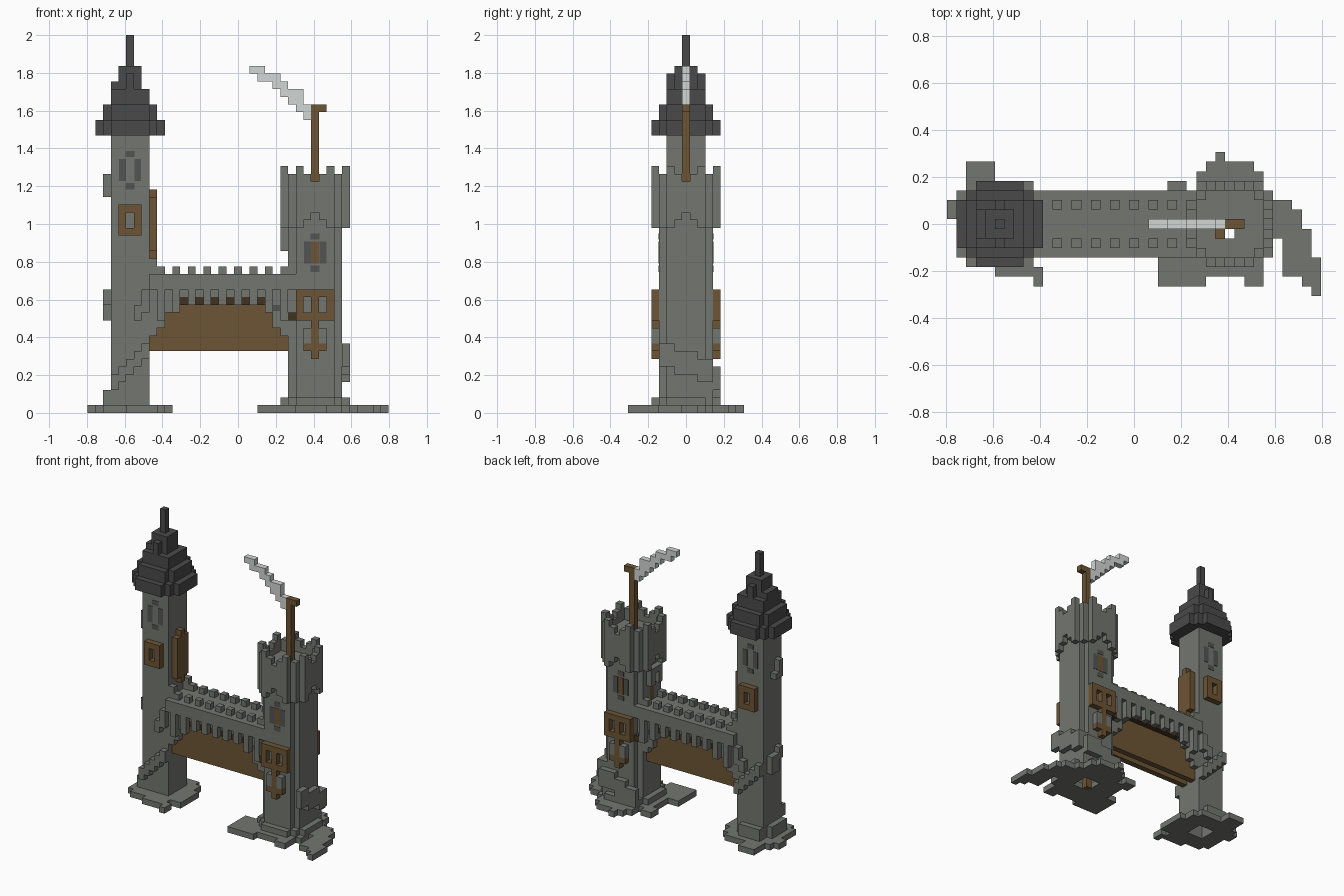
import bpy, bmesh
from mathutils import Vector

if "Cube" in bpy.data.objects:
    bpy.data.objects.remove(bpy.data.objects["Cube"])

V = 2 / 49                       # block size
ORIGIN = Vector((-19.5, -7.5, 0))
MID = 7                          # block row on the centre line


def material(name, r, g, b):
    m = bpy.data.materials.new(name)
    m.use_nodes = True
    m.diffuse_color = (r, g, b, 1)
    shader = m.node_tree.nodes["Principled BSDF"]
    shader.inputs["Base Color"].default_value = (r, g, b, 1)
    shader.inputs["Roughness"].default_value = 0.9
    return m


stone = material("grey stone", .172, .18, .163)
slate = material("dark slate", .068, .068, .07)
iron = material("window grey", .085, .087, .085)
wood = material("brown wood", .152, .09, .036)
dark_wood = material("dark brown wood", .055, .032, .014)
cloth = material("pale cloth", .64, .67, .66)

parts, taken = [], set()


def box(i0, i1, j0, j1, k0, k1):
    """Blocks in an inclusive range."""
    return {(i, j, k) for i in range(i0, i1 + 1) for j in range(j0, j1 + 1)
            for k in range(k0, k1 + 1)}


def slab(c, r, k0, k1, cut=0):
    """Square layer around a tower axis, corners stepped off by cut."""
    return {b for b in box(c - r, c + r, MID - r, MID + r, k0, k1)
            if abs(b[0] - c) + abs(b[1] - MID) <= 2 * r - cut}


def both(cells):
    """Add the copy mirrored from front to back."""
    return cells | {(i, 2 * MID - j, k) for i, j, k in cells}


def part(name, mat, cells):
    cells = cells - taken
    taken.update(cells)
    parts.append((name, mat, cells))


def spiral(path, k, rise, thick):
    """Steps that climb along a path of block columns."""
    cells = set()
    for n, (i, j) in enumerate(path):
        low = int(k + n * rise)
        cells |= box(i, i, j, j, low, low + thick - 1)
    return cells


L, R = 5, 29                     # tower axes

# Wooden parts set on or into the walls
part("tall_tower_window_frame", wood, both(box(4, 6, 4, 4, 23, 26) - box(5, 5, 4, 4, 24, 25)))
part("tall_tower_door", wood, box(8, 8, 6, 8, 21, 27) | box(8, 8, 7, 7, 20, 28))
part("wide_tower_door", wood, box(26, 26, 7, 7, 18, 22))
big = box(27, 31, 3, 3, 12, 15)
for i in (28, 30):
    big -= box(i, i, 3, 3, 13, 14)
part("wide_window_frame", wood, both(big))
part("window_bracket", wood, both(box(28, 30, 3, 3, 8, 8) | box(29, 29, 3, 3, 7, 11)))
part("bracket_stones", stone, both(box(28, 30, 3, 3, 9, 10)))
part("frame_end", dark_wood, both(box(26, 26, 4, 4, 12, 12)))

# Arched gate panels, set back under the bridge
arch = {8: 8, 9: 8, 10: 9, 11: 10, 12: 10, 13: 11}
opening = set()
for k, i in arch.items():
    opening |= box(i, 33 - i, 5, 9, k, k)
groove = box(8, 25, 7, 7, 8, 8)
part("gate_panel", wood, {b for b in opening if 5 < b[1] < 9} - groove)
part("gate_lintel", dark_wood, both(box(12, 22, 5, 5, 14, 14)))

# Bridge with overhanging edges, corbels and parapets
part("bridge", stone, box(8, 25, 5, 9, 10, 17) - opening)
part("bridge_edge", stone, both(box(8, 26, 4, 4, 16, 17)))
corbels = box(7, 7, 4, 4, 13, 15) | box(6, 6, 4, 4, 12, 13)
for i in range(9, 26, 2):
    drop = 12 if i in (9, 25) else 13 if i in (11, 23) else 14
    corbels |= box(i, i, 4, 4, drop, 15)
part("bridge_corbels", stone, both(corbels))
merlons = box(8, 8, 5, 5, 18, 19)
for i in range(9, 26, 2):
    merlons |= box(i, i, 5, 5, 18, 18)
part("bridge_merlons", stone, both(merlons))

# Tall tower with its stepped roof
part("tall_tower", stone, slab(L, 2, 0, 35) - slab(L, 1, 0, 34))
front_path = [(i, 4) for i in range(3, 8)]
back_path = [(i, 10) for i in range(7, 2, -1)]
part("tall_tower_steps", stone, spiral(front_path, 3, 1, 2) | spiral(back_path, 8, 1, 2))
part("tall_tower_rough_stones", stone, box(2, 2, 5, 8, 0, 2) | box(3, 6, 10, 10, 1, 2)
     | box(2, 2, 7, 8, 12, 14) | box(2, 2, 6, 6, 14, 15)
     | box(2, 2, 6, 6, 28, 30) | box(2, 2, 7, 7, 28, 28))
roof = slab(L, 4, 36, 37, 2) | slab(L, 3, 38, 39, 1)
roof |= slab(L, 2, 40, 41) | slab(L, 1, 42, 44)
roof |= both(box(L, L, 5, 5, 42, 43)) | box(3, 3, 6, 8, 42, 42)
part("tall_tower_roof", slate, roof)
part("roof_spire", slate, slab(L, 0, 45, 48))

# Battlement tower, hollow with stepped corners and a flared top
part("wide_tower", stone, slab(R, 3, 0, 27, 1) - slab(R, 2, 0, 27))
part("tower_floor", stone, slab(R, 3, 28, 28, 1) - box(28, 29, 6, 6, 28, 28))
flare = slab(R, 4, 24, 30, 2) - slab(R, 3, 24, 30, 1)
for i, j, k in list(flare):
    off = min(abs(i - R), abs(j - MID))
    if k < 26 - (off >= 1) - (off >= 2):
        flare.discard((i, j, k))
flare -= box(29, 29, 0, 14, 30, 30) | box(24, 34, MID, MID, 30, 30)
flare |= both(box(25, 25, 6, 6, 21, 23)) | box(25, 25, 7, 7, 23, 23)
part("tower_battlement", stone, flare)
rim = slab(R, 4, 31, 31, 2) - slab(R, 3, 31, 31, 1)
part("tower_merlons", stone, {b for b in rim if b[0] % 2 and b[1] % 2
                              and b[0] != R and b[1] != MID})
ramp = [(i, 11) for i in range(26, 33)] + [(33, j) for j in range(10, 3, -1)]
part("wide_tower_steps", stone, spiral(ramp, 1.5, .4, 3) | box(32, 32, 10, 10, 1, 6))
part("wide_tower_plinth", stone, slab(R, 4, 1, 1, 2) - slab(R, 3, 1, 1, 1))
part("ladder", wood, box(28, 28, 6, 6, 0, 27))
part("flag_pole", wood, slab(R, 0, 29, 39) | box(30, 30, 7, 7, 39, 39))
flag = set()
for n, (i0, i1) in enumerate([(28, 28), (27, 28), (26, 27), (25, 27), (24, 25), (22, 24), (21, 22)]):
    flag |= box(i0, i1, MID, MID, 38 + n, 38 + n)
part("flag", cloth, flag)


# Rough ground slabs
def ground(name, c, patches):
    cells = slab(c, 4, 0, 0, 1)
    for i0, i1, j0, j1 in patches:
        cells |= box(i0, i1, j0, j1, 0, 0)
    part(name, stone, cells - slab(c, 1, 0, 0))


ground("tall_tower_ground", L, [(0, 0, 8, 9), (2, 4, 12, 13), (5, 8, 2, 2),
                                (9, 9, 1, 2), (10, 10, 4, 8)])
ground("wide_tower_ground", R, [(22, 26, 1, 5), (27, 30, 2, 2), (31, 32, 1, 2), (24, 24, 6, 9),
                                (23, 24, 10, 11), (26, 32, 12, 12), (27, 31, 13, 13),
                                (28, 28, 14, 14), (34, 34, 6, 9), (35, 35, 2, 9), (36, 36, 2, 8),
                                (37, 37, 1, 6), (38, 38, 0, 3)])

AXES = [Vector((1, 0, 0)), Vector((0, 1, 0)), Vector((0, 0, 1))]


def finish(name, mat, bm):
    mesh = bpy.data.meshes.new(name)
    bm.to_mesh(mesh)
    bm.free()
    mesh.materials.append(mat)
    bpy.context.collection.objects.link(bpy.data.objects.new(name, mesh))


# Skin each part with its exposed block faces
for name, mat, cells in parts:
    bm = bmesh.new()
    for cell in sorted(cells):
        mid = Vector(cell) + Vector((.5, .5, .5)) + ORIGIN
        for a in range(3):
            for side in (-1, 1):
                n = AXES[a] * side
                if tuple(int(x) for x in Vector(cell) + n) in taken:
                    continue
                u, w = AXES[(a + 1) % 3] * side, AXES[(a + 2) % 3]
                bm.faces.new([bm.verts.new((mid + (n + u * p + w * q) / 2) * V)
                              for p, q in ((-1, -1), (1, -1), (1, 1), (-1, 1))])
    bmesh.ops.remove_doubles(bm, verts=bm.verts, dist=V / 100)
    finish(name, mat, bm)


# Thin window trim on the front and back walls
def trim(name, mat, i, k, w, h, depth):
    bm = bmesh.new()
    for side in (-1, 1):
        made = bmesh.ops.create_cube(bm, size=1)["verts"]
        bmesh.ops.scale(bm, verts=made, vec=(w * V, .005, h * V))
        place = Vector(((i + .5 + ORIGIN.x) * V, side * (depth + .5) * V, k * V))
        bmesh.ops.translate(bm, verts=made, vec=place)
    finish(name, mat, bm)


for label, c, k, depth in (("tall", L, 31.5, 2), ("wide", R, 20.8, 3)):
    for s in (-1, 1):
        trim(label + "_window_side", iron, c + s, k, .9, 2.8, depth)
        trim(label + "_window_tip", iron, c, k + 2.1 * s, 1.2, .8, depth)
trim("wide_window_shutter", wood, R, 20.8, 1, 2.9, 3)
trim("bridge_wall_plate", iron, 24, 13.6, .9, .8, 2)
